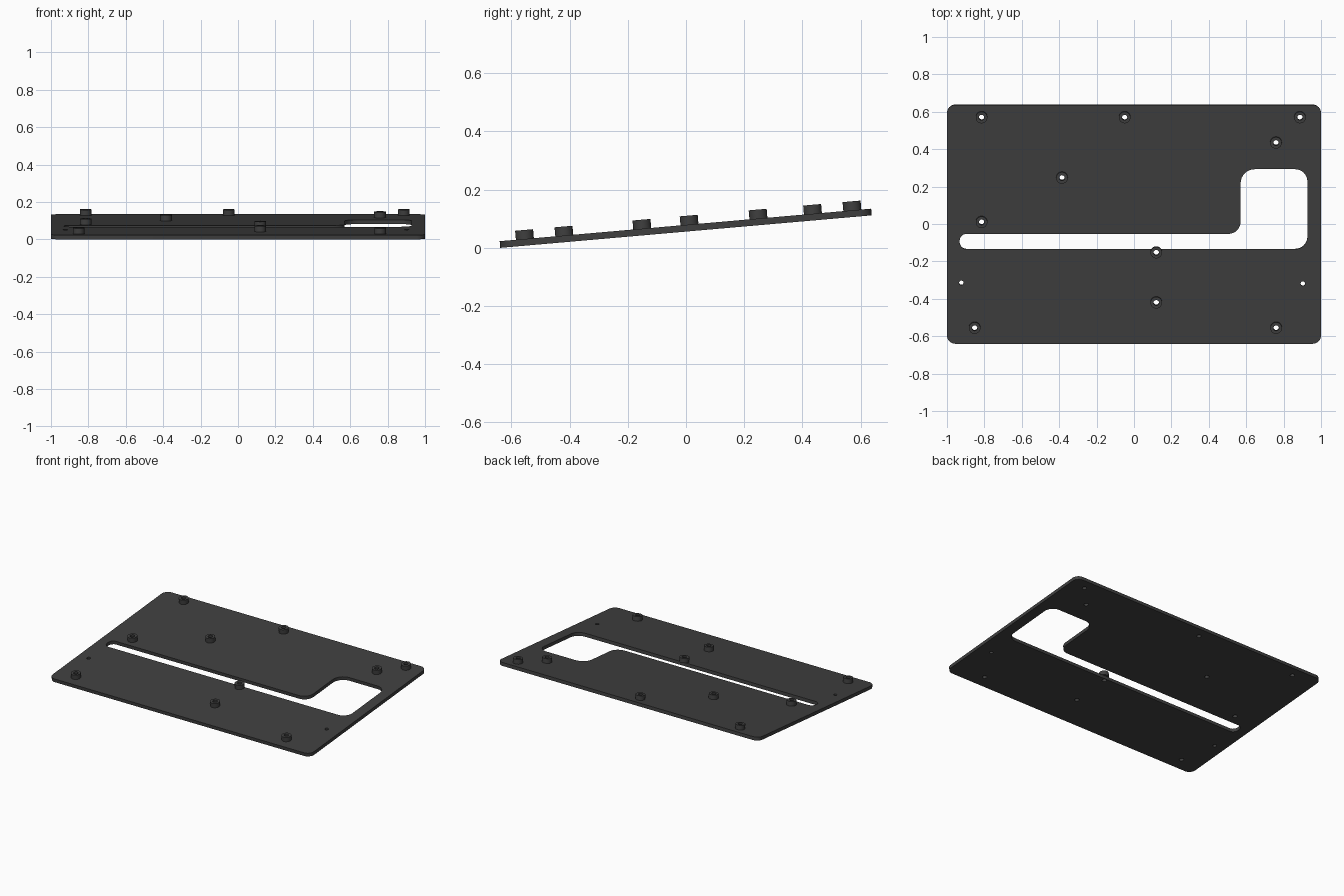
import bpy
import math
from mathutils import Matrix, Vector

if "Cube" in bpy.data.objects:
    bpy.data.objects.remove(bpy.data.objects["Cube"])

TILT = math.radians(5)
HALF_X, HALF_Y = 1.0, 0.641
THICK, BOSS_H = 0.023, 0.031
BOSS_R, BORE_R, PIN_R = 0.031, 0.0145, 0.012

charcoal = bpy.data.materials.new("charcoal")
charcoal.diffuse_color = (0.05, 0.05, 0.05, 1)
charcoal.use_nodes = True
charcoal.node_tree.nodes["Principled BSDF"].inputs["Base Color"].default_value = charcoal.diffuse_color

# everything sits in the tilted plane, front edge touching the ground
PLACE = Matrix.Translation((0, 0, HALF_Y * math.sin(TILT))) @ Matrix.Rotation(TILT, 4, 'X')


def circle(x, y, r, n=32):
    return [(x + r * math.cos(2 * math.pi * i / n), y + r * math.sin(2 * math.pi * i / n))
            for i in range(n)]


def rounded(corners, steps=8):
    """Outline with every (x, y, radius) right-angle corner rounded."""
    pts = []
    for i, (x, y, r) in enumerate(corners):
        p = Vector((x, y))
        a = (Vector(corners[i - 1][:2]) - p).normalized()
        b = (Vector(corners[(i + 1) % len(corners)][:2]) - p).normalized()
        centre = p + (a + b) * r
        for k in range(steps + 1):
            t = k / steps * math.pi / 2
            pts.append(tuple(centre - b * r * math.cos(t) - a * r * math.sin(t)))
    return pts


def slab(name, loops, z0, z1):
    """Extruded outline; loops after the first become holes."""
    curve = bpy.data.curves.new(name, 'CURVE')
    curve.dimensions = '2D'
    curve.fill_mode = 'BOTH'
    curve.extrude = (z1 - z0) / 2
    for loop in loops:
        s = curve.splines.new('POLY')
        s.points.add(len(loop) - 1)
        for p, (x, y) in zip(s.points, loop):
            p.co = (x, y, 0, 1)
        s.use_cyclic_u = True
    temp = bpy.data.objects.new(name + "_outline", curve)
    bpy.context.collection.objects.link(temp)
    dg = bpy.context.evaluated_depsgraph_get()
    mesh = bpy.data.meshes.new_from_object(temp.evaluated_get(dg))
    bpy.data.objects.remove(temp)
    mesh.transform(PLACE @ Matrix.Translation((0, 0, (z0 + z1) / 2)))
    mesh.materials.clear()
    mesh.materials.append(charcoal)
    obj = bpy.data.objects.new(name, mesh)
    bpy.context.collection.objects.link(obj)
    bpy.ops.object.select_all(action='DESELECT')
    obj.select_set(True)
    bpy.context.view_layer.objects.active = obj
    bpy.ops.object.shade_smooth_by_angle(angle=math.radians(30))
    return obj


bosses = [(-0.815, 0.576), (-0.05, 0.576), (0.887, 0.576), (0.759, 0.44), (-0.385, 0.252),
          (-0.815, 0.014), (0.119, -0.149), (0.119, -0.418), (-0.852, -0.554), (0.76, -0.554)]
pins = [(-0.923, -0.314), (0.903, -0.318)]

# plate with the long slot opening into a square window
edge = rounded([(-HALF_X, -HALF_Y, 0.045), (HALF_X, -HALF_Y, 0.045),
                (HALF_X, HALF_Y, 0.045), (-HALF_X, HALF_Y, 0.045)])
cutout = rounded([(-0.932, -0.133, 0.036), (0.927, -0.133, 0.065), (0.927, 0.296, 0.065),
                  (0.57, 0.296, 0.075), (0.57, -0.051, 0.065), (-0.932, -0.051, 0.036)])
holes = [circle(x, y, BORE_R) for x, y in bosses] + [circle(x, y, PIN_R) for x, y in pins]
# keep the bore next to the slot clear of its edge
slab("plate", [edge, cutout] + holes, 0, THICK)

# hollow standoffs
for i, (x, y) in enumerate(bosses):
    slab(f"standoff_{i + 1}", [circle(x, y, BOSS_R), circle(x, y, BORE_R)],
         THICK, THICK + BOSS_H)
